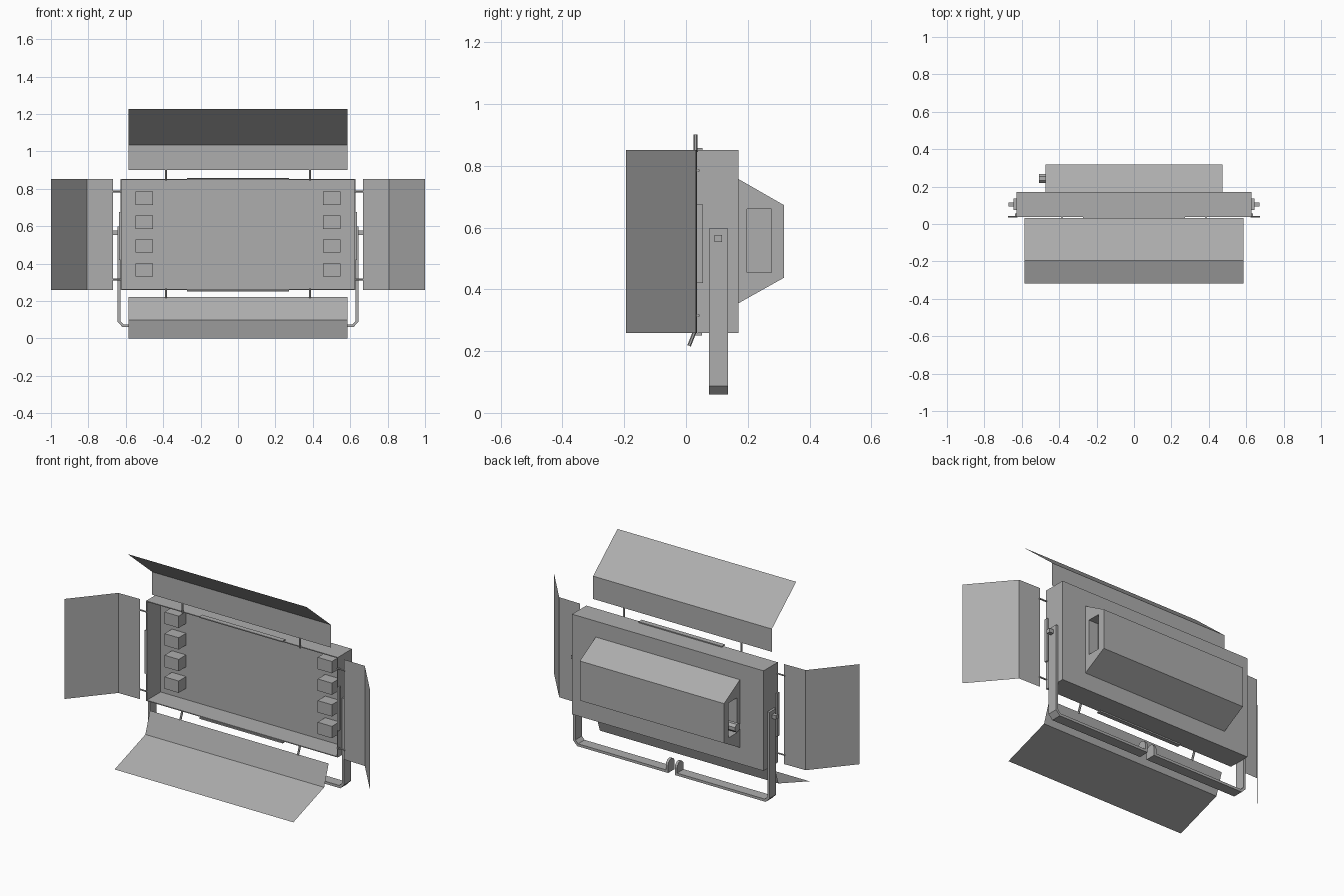
import bpy, bmesh, math
from mathutils import Vector

if "Cube" in bpy.data.objects:
    bpy.data.objects.remove(bpy.data.objects["Cube"])

# dark grey paint shared by all parts
paint = bpy.data.materials.new("dark_grey_paint")
paint.diffuse_color = (.42, .42, .42, 1)
paint.use_nodes = True
paint.node_tree.nodes["Principled BSDF"].inputs["Base Color"].default_value = paint.diffuse_color


def mesh(name, verts, faces):
    me = bpy.data.meshes.new(name)
    me.from_pydata([tuple(v) for v in verts], [], faces)
    me.materials.append(paint)
    bm = bmesh.new()
    bm.from_mesh(me)
    bmesh.ops.recalc_face_normals(bm, faces=bm.faces)
    bm.to_mesh(me)
    bm.free()
    ob = bpy.data.objects.new(name, me)
    bpy.context.collection.objects.link(ob)
    return ob


def loft(name, rings):
    """Skin a list of equal-length rings and cap both ends."""
    n = len(rings[0])
    verts = [p for r in rings for p in r]
    faces = [(i * n + j, i * n + (j + 1) % n, (i + 1) * n + (j + 1) % n, (i + 1) * n + j)
             for i in range(len(rings) - 1) for j in range(n)]
    faces += [tuple(range(n))[::-1], tuple(range(len(verts) - n, len(verts)))]
    return mesh(name, verts, faces)


def rect_xz(x0, x1, z0, z1, y):
    return [(x0, y, z0), (x1, y, z0), (x1, y, z1), (x0, y, z1)]


def box(name, x0, x1, y0, y1, z0, z1):
    return loft(name, [rect_xz(x0, x1, z0, z1, y0), rect_xz(x0, x1, z0, z1, y1)])


def rod(name, a, b, r, sides=6):
    a, b = Vector(a), Vector(b)
    q = (b - a).to_track_quat('Z', 'Y')
    ring = [q @ Vector((r * math.cos(t), r * math.sin(t), 0))
            for t in (2 * math.pi * (i + .5) / sides for i in range(sides))]
    return loft(name, [[a + p for p in ring], [b + p for p in ring]])


def door(name, pts):
    """Folded sheet through three edge lines."""
    return mesh(name, [p for pair in pts for p in pair], [(0, 1, 3, 2), (2, 3, 5, 4)])


# lamp case: open-fronted shallow tray
W, Z0, Z1, T = .627, .259, .851, .005
loft("lamp_case", [
    rect_xz(-W + T, W - T, Z0 + T, Z1 - T, .165),
    rect_xz(-W + T, W - T, Z0 + T, Z1 - T, .037),
    rect_xz(-W, W, Z0, Z1, .037),
    rect_xz(-W, W, Z0, Z1, .17)])

# lamp sockets, two columns of four
for s, side in ((-1, "left"), (1, "right")):
    for i in range(4):
        z = .365 + i * .128
        box(f"{side}_socket_{i + 1}", *sorted((s * .455, s * .548)), .095, .165, z - .035, z + .035)

# tapered rear housing with a recess in each end
outer = [(.17, .355), (.318, .438), (.318, .672), (.17, .757)]
inner = [(.198, .454), (.277, .454), (.277, .66), (.198, .66)]
H, D = .472, .41
loft("rear_housing", [[(x, y, z) for y, z in prof] for x, prof in
                      ((-D, inner), (-H, inner), (-H, outer), (H, outer), (H, inner), (D, inner))])
rod("power_socket", (-D, .243, .51), (-.508, .243, .51), .026, 8)

# top and bottom barn doors
B = .585
for name, prof in (("top_door", [(.033, .90), (.033, 1.035), (-.195, 1.227)]),
                   ("bottom_door", [(.012, .222), (-.03, .097), (-.318, 0)])):
    door(name, [((-B, y, z), (B, y, z)) for y, z in prof])

# mounting strips above and below
box("top_strip", -.273, .273, .024, .054, Z1, Z1 + .006)
box("bottom_strip", -.273, .273, .028, .052, Z0 - .008, Z0)

for s, side in ((-1, "left"), (1, "right")):
    # side door, strip and hinge rods
    door(side + "_door", [((s * x, y, Z0), (s * x, y, Z1))
                          for x, y in ((.668, .036), (.807, .033), (1, -.195))])
    box(side + "_strip", *sorted((s * W, s * (W + .009))), .034, .055, .42, .675)
    for z in (.315, .785):
        rod(f"{side}_hinge_rod", (s * .622, .039, z), (s * .674, .039, z), .005)
    rod(side + "_top_rod", (s * .385, .031, .845), (s * .385, .031, .902), .006)
    rod(side + "_bottom_rod", (s * .385, .029, .265), (s * .385, .010, .217), .006)

    # yoke half: bent flat bar
    prof = [(.022, .06), (.617, .06), (.643, .087), (.643, .597),
            (.629, .597), (.629, .093), (.611, .075), (.022, .075)]
    n = len(prof)
    verts = [(s * x, y, z) for y in (.075, .136) for x, z in prof]
    quads = [(0, 1, 6, 7), (1, 2, 5, 6), (2, 3, 4, 5)]
    faces = quads + [tuple(v + n for v in q) for q in quads]
    faces += [(k, (k + 1) % n, (k + 1) % n + n, k + n) for k in range(n)]
    mesh(side + "_yoke", verts, faces)

    # rounded lug at the centre of the yoke
    lug = [(.075, .06), (.136, .06)] + [
        (.1055 + .0305 * math.cos(math.pi * k / 6), .105 + .0305 * math.sin(math.pi * k / 6))
        for k in range(7)]
    loft(side + "_yoke_lug", [[(s * x, y, z) for y, z in lug] for x in (.022, .037)])

    # pivot bolt
    box(side + "_pivot_bolt", *sorted((s * .625, s * .67)), .093, .116, .553, .576)
